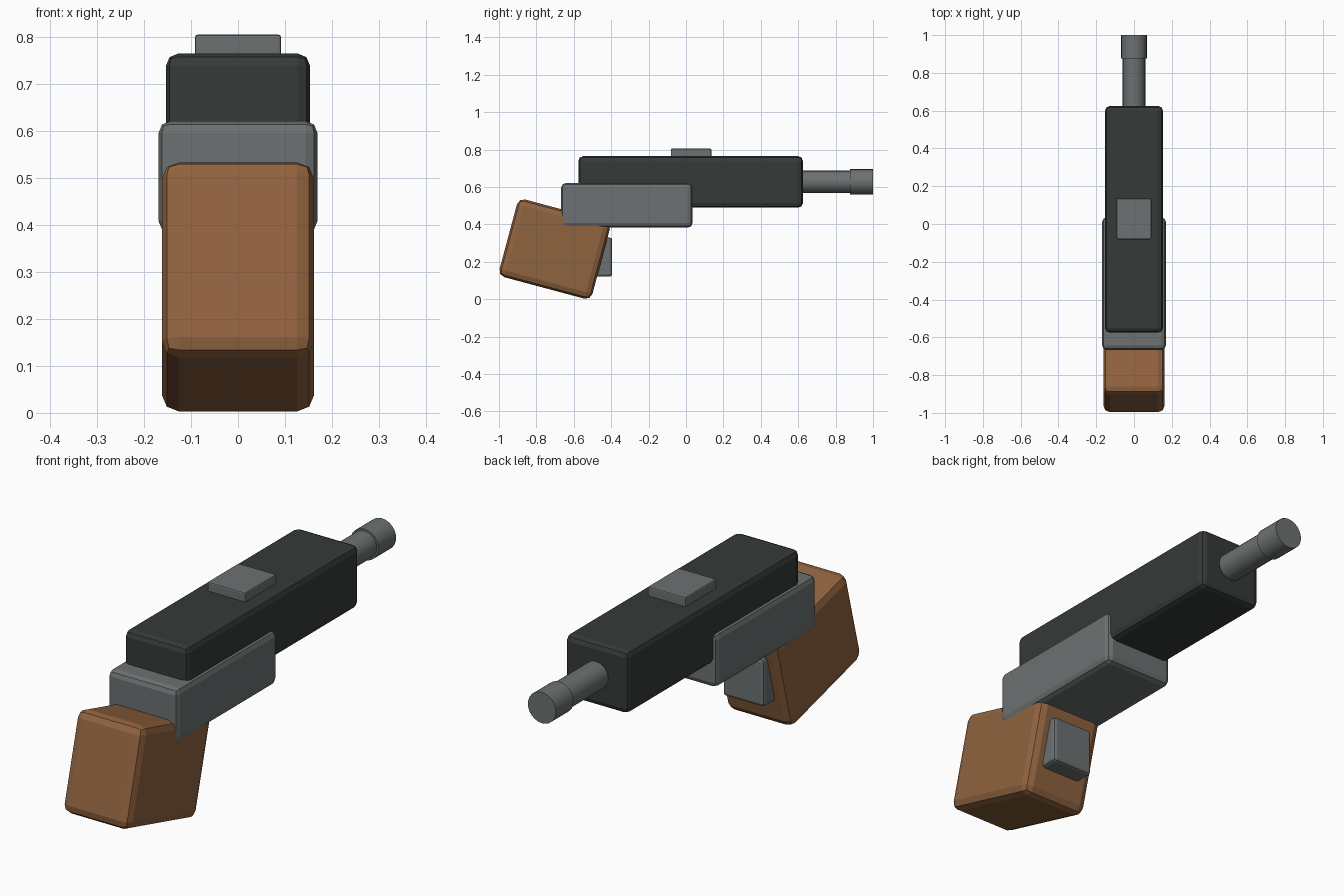
import bpy
from math import radians

if "Cube" in bpy.data.objects:
    bpy.data.objects.remove(bpy.data.objects["Cube"])


def material(name, rgb):
    m = bpy.data.materials.new(name)
    m.diffuse_color = (*rgb, 1)
    m.use_nodes = True
    m.node_tree.nodes["Principled BSDF"].inputs["Base Color"].default_value = m.diffuse_color
    return m


DARK = material("dark_metal", (0.035, 0.042, 0.04))
GREY = material("grey_metal", (0.15, 0.165, 0.165))
BROWN = material("brown_grip", (0.28, 0.125, 0.05))


def box(name, center, size, bevel, mat, segments=2, tilt=0):
    bpy.ops.mesh.primitive_cube_add(size=1, location=center)
    ob = bpy.context.object
    ob.name = name
    ob.scale = size
    bpy.ops.object.transform_apply(location=False, rotation=False, scale=True)
    ob.rotation_euler.x = radians(tilt)
    mod = ob.modifiers.new("bevel", 'BEVEL')
    mod.width = bevel
    mod.segments = segments
    ob.data.materials.append(mat)
    return ob


def tube(name, y0, y1, radius, z, mat):
    bpy.ops.mesh.primitive_cylinder_add(vertices=24, radius=radius, depth=y1 - y0,
                                        location=(0, (y0 + y1) / 2, z),
                                        rotation=(radians(90), 0, 0))
    ob = bpy.context.object
    ob.name = name
    ob.data.materials.append(mat)
    bpy.ops.object.shade_smooth_by_angle(angle=radians(30))
    return ob


# Main body and lower frame
box("upper_body", (0, 0.025, 0.627), (0.306, 1.2, 0.275), 0.025, DARK)
box("lower_frame", (0, -0.316, 0.502), (0.338, 0.702, 0.238), 0.025, GREY)

# Tilted grip with the block on its front
box("grip", (0, -0.702, 0.268), (0.324, 0.514, 0.43), 0.036, BROWN, tilt=-15)
box("trigger", (0, -0.495, 0.225), (0.2, 0.2, 0.21), 0.014, GREY)

# Raised plate on top
box("top_sight", (0, 0.027, 0.775), (0.184, 0.216, 0.06), 0.006, GREY)

# Barrel and muzzle ring
tube("barrel", 0.58, 0.9, 0.06, 0.627, GREY)
tube("muzzle", 0.877, 1.0, 0.068, 0.627, GREY)
